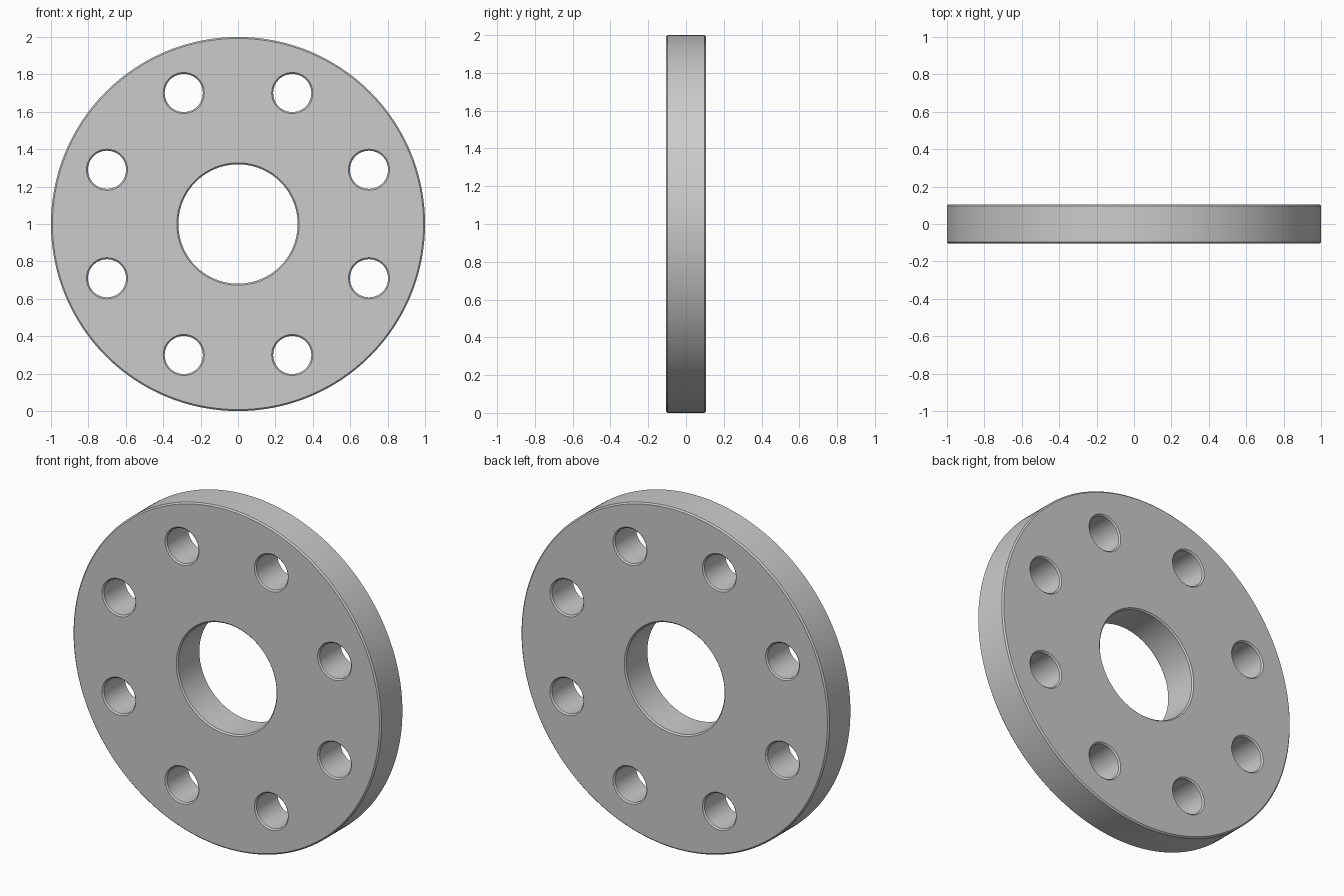
import bpy
from math import cos, sin, pi, radians

if "Cube" in bpy.data.objects:
    bpy.data.objects.remove(bpy.data.objects["Cube"])

CHAMFER = 0.008
HALF_THICKNESS = 0.105

# 2D profile, filled, extruded and chamfered
curve = bpy.data.curves.new("flange_profile", 'CURVE')
curve.dimensions = '2D'
curve.fill_mode = 'BOTH'
curve.extrude = HALF_THICKNESS - CHAMFER
curve.bevel_depth = CHAMFER
curve.bevel_resolution = 0


def add_circle(cx, cy, radius, steps):
    """Add a closed round outline made of evenly spaced points."""
    spline = curve.splines.new('POLY')
    spline.points.add(steps - 1)
    for i, point in enumerate(spline.points):
        a = 2 * pi * i / steps
        point.co = (cx + radius * cos(a), cy + radius * sin(a), 0, 1)
    spline.use_cyclic_u = True


# Outer rim and centre bore (outlines of the flat face)
add_circle(0, 0, 1 - CHAMFER, 192)
add_circle(0, 0, 0.327, 96)

# Ring of eight bolt holes
for k in range(8):
    a = radians(22.5 + 45 * k)
    add_circle(0.758 * cos(a), 0.758 * sin(a), 0.11, 48)

flange = bpy.data.objects.new("flange_disc", curve)
bpy.context.collection.objects.link(flange)
flange.rotation_euler = (pi / 2, 0, 0)
flange.location = (0, 0, 1)

# Turn into a clean mesh with crisp chamfers and smooth round walls
bpy.context.view_layer.objects.active = flange
flange.select_set(True)
bpy.ops.object.convert(target='MESH')
bpy.ops.object.mode_set(mode='EDIT')
bpy.ops.mesh.select_all(action='SELECT')
bpy.ops.mesh.remove_doubles(threshold=0.0001)
bpy.ops.mesh.normals_make_consistent(inside=False)
bpy.ops.object.mode_set(mode='OBJECT')
bpy.ops.object.shade_smooth_by_angle(angle=radians(30))
